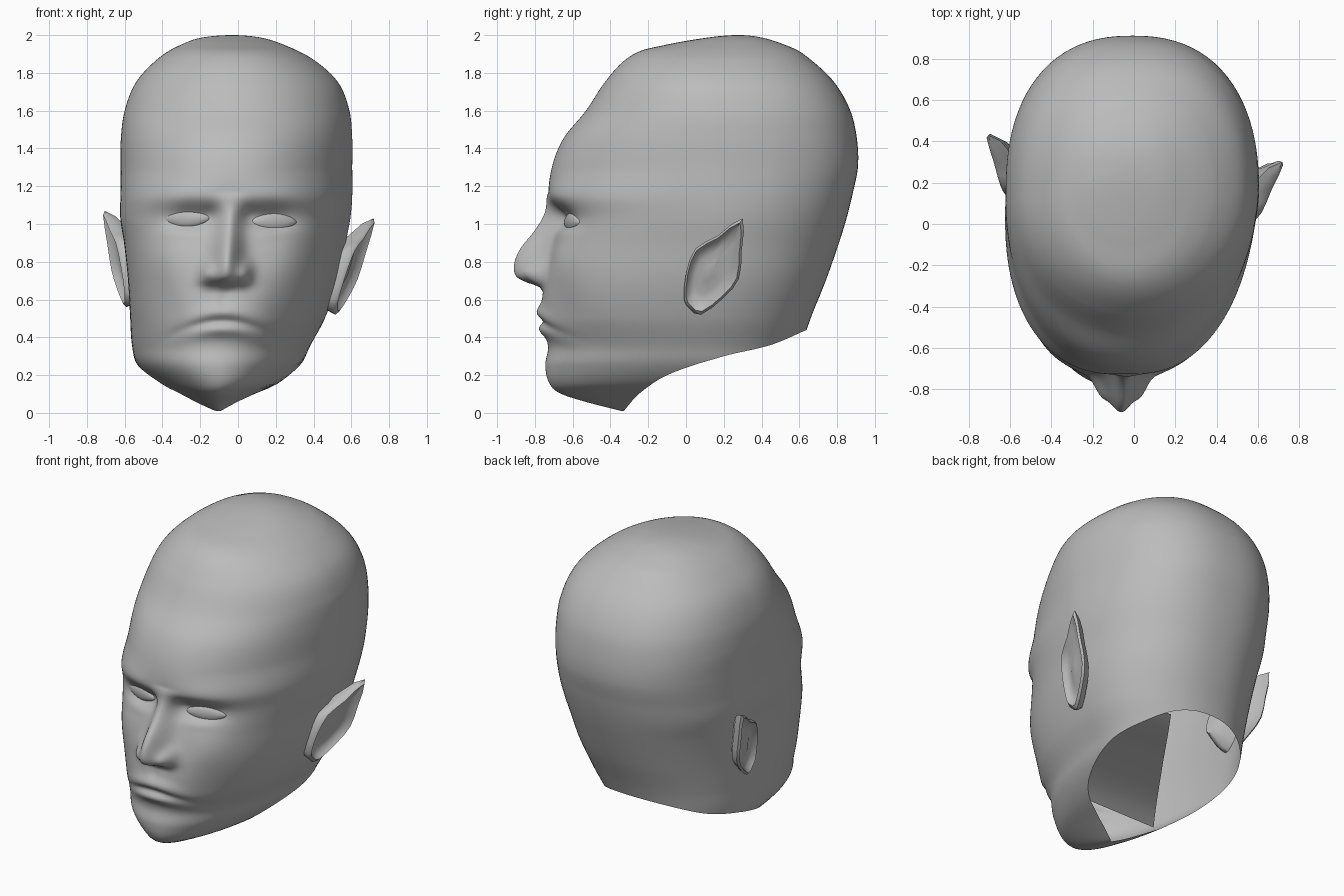
import bpy, bmesh
from math import sin, cos, pi, sqrt, exp, radians
from mathutils import Matrix, Vector

cube = bpy.data.objects.get("Cube")
if cube:
    bpy.data.objects.remove(cube)

skin = bpy.data.materials.new("plain_grey")
skin.use_nodes = True
GREY = (0.5, 0.5, 0.5, 1)
skin.diffuse_color = GREY
skin.node_tree.nodes["Principled BSDF"].inputs["Base Color"].default_value = GREY


def finish(bm, name, angle=60):
    bmesh.ops.recalc_face_normals(bm, faces=bm.faces)
    mesh = bpy.data.meshes.new(name)
    bm.to_mesh(mesh)
    bm.free()
    obj = bpy.data.objects.new(name, mesh)
    bpy.context.collection.objects.link(obj)
    mesh.materials.append(skin)
    bpy.ops.object.select_all(action="DESELECT")
    obj.select_set(True)
    bpy.context.view_layer.objects.active = obj
    bpy.ops.object.shade_smooth_by_angle(angle=radians(angle))
    return obj


def curve(keys, warp=lambda v: v):
    """Smooth function through (position, value) keys, clamped at the ends."""
    pts = sorted((warp(a), b) for a, b in keys)
    last = len(pts) - 1

    def slope(i):
        (a, b), (c, d) = pts[max(i - 1, 0)], pts[min(i + 1, last)]
        return (d - b) / (c - a)

    slopes = [slope(i) for i in range(last + 1)]

    def value(v):
        t = min(max(warp(v), pts[0][0]), pts[last][0])
        i = 0
        while i < last - 1 and t > pts[i + 1][0]:
            i += 1
        (a, b), (c, d) = pts[i], pts[i + 1]
        h, s = c - a, (t - a) / (c - a)
        return (b * (1 + 2 * s) * (1 - s) ** 2 + d * s * s * (3 - 2 * s)
                + h * s * (1 - s) * (slopes[i] * (1 - s) - slopes[i + 1] * s))
    return value


def crown(z):
    return sqrt(max(0, 2 - z))


def bump(a, width):
    return exp(-(a / width) ** 2)


# Head outline: height, front, back, right side, left side
OUTLINE = [
    (0, -.3, .5, -.14, -.06), (.05, -.5, .52, -.24, .02),
    (.1, -.66, .54, -.33, .12), (.15, -.72, .56, -.42, .23),
    (.25, -.745, .58, -.53, .33), (.35, -.73, .61, -.56, .38),
    (.5, -.765, .66, -.57, .46), (.7, -.75, .74, -.58, .53),
    (.9, -.71, .81, -.6, .57), (1.03, -.69, .85, -.62, .595),
    (1.15, -.725, .88, -.62, .605), (1.3, -.71, .91, -.62, .605),
    (1.45, -.65, .905, -.62, .605), (1.6, -.53, .87, -.6, .59),
    (1.75, -.43, .785, -.54, .53), (1.87, -.32, .66, -.43, .4),
    (1.92, -.23, .59, -.36, .31), (1.95, -.1, .52, -.3, .24),
    (1.985, .1, .41, -.2, .13), (2, .28, .28, -.03, -.03)]
front, back, right, left = (curve([(r[0], r[k]) for r in OUTLINE], crown) for k in range(1, 5))
middle = curve([(0, .12), (1, .15), (1.8, .15), (1.95, .2), (2, .28)], crown)
neck_line = curve([(-.33, .01), (-.25, .1), (-.1, .2), (.2, .3), (.45, .36), (.64, .44)])
# Squareness of the cross-section over the height
front_power = curve([(.1, 1.95), (.35, 2.15), (.7, 2.5), (1.1, 2.5), (1.3, 2.15), (1.7, 2.05), (2, 2.1)])
back_power = curve([(.3, 2.15), (.8, 2.2), (1.3, 2.35), (2, 2.3)])
nose_height = curve([(.64, 0), (.67, .03), (.69, .09), (.72, .15), (.78, .175),
                     (.86, .165), (.95, .115), (1.03, .075), (1.1, .03), (1.17, 0)])
nose_width = curve([(.65, .1), (.76, .085), (.95, .065), (1.15, .08)])


def face_centre(z):
    return -.115 + .07 * z


def relief(x, z):
    """How far the facial features stand forward of the plain head."""
    x -= face_centre(z)
    side = abs(x)
    d = nose_height(z) * bump(x, nose_width(z))
    d += .05 * bump(side - .1, .04) * bump(z - .74, .055)         # nostril wings
    d -= .052 * bump(side - .21, .13) * bump(z - 1.02, .08)       # eye sockets
    d -= .02 * bump(side - .1, .05) * bump(z - 1.05, .05)         # inner corners
    d += .01 * bump(side - .23, .17) * bump(z - 1.15, .06)        # brows
    d += .015 * bump(side - .22, .11) * bump(z - .955, .035)      # lower lids
    d += .015 * bump(side - .34, .12) * bump(z - .82, .12)        # cheekbones
    d -= .015 * bump(side - .32, .1) * bump(z - .55, .13)         # hollow cheeks
    lip = z - .485 + x * x
    d += .026 * bump(x, .17) * bump(lip - .05, .042)
    d += .026 * bump(x, .15) * bump(lip + .045, .036)
    d -= .018 * bump(x, .2) * bump(lip, .022)
    d -= .008 * bump(x, .03) * bump(z - .6, .05)
    return d


def head_point(angle, z, features=True):
    s, c = sin(angle), cos(angle)
    n = front_power(z) if c > 0 else back_power(z)
    r = (abs(s) ** n + abs(c) ** n) ** (-1 / n)
    mid = middle(z)
    x = (left(z) + right(z)) / 2 + r * s * (left(z) - right(z)) / 2
    y = mid - r * c * ((mid - front(z)) if c > 0 else (back(z) - mid))
    # The face turns slightly to the right
    x -= (.035 * max(0, c) + .06 * max(0, c) * max(0, s)) * bump(z - 1, .6)
    if features and c > 0:
        y -= relief(x, z) * min(1, 3 * c)
    return Vector((x, y, z))


def rim_height(angle):
    low, high = 0, .6
    for _ in range(20):
        z = (low + high) / 2
        if z < neck_line(head_point(angle, z, False).y):
            low = z
        else:
            high = z
    return low


# Head shell, with columns packed more closely over the face
COLS, ROWS = 144, 260
bm = bmesh.new()
grid = []
for i in range(COLS):
    a = 2 * pi * i / COLS
    angle = a - .55 * sin(a)
    start = crown(rim_height(angle))
    grid.append([bm.verts.new(head_point(angle, 2 - (start * (1 - j / ROWS)) ** 2))
                 for j in range(ROWS)])
apex = bm.verts.new(head_point(0, 2, False))
for i in range(COLS):
    p, q = grid[i], grid[(i + 1) % COLS]
    for j in range(ROWS - 1):
        bm.faces.new((p[j], q[j], q[j + 1], p[j + 1]))
    bm.faces.new((p[-1], q[-1], apex))
surface = [v.co.copy() for v in bm.verts if v.co.y < 0]
rim = [column[0].co.copy() for column in grid]
finish(bm, "head", 80)

# Neck plate closes only the left part of the opening, up to a slanting edge
bm = bmesh.new()
jaw, nape = Vector((-.33, -.21)), Vector((.17, .55))
pairs = []
for p in rim[:COLS // 2]:
    edge = jaw.lerp(nape, (p.y - jaw.y) / (nape.y - jaw.y)).x
    if p.y > jaw.y and p.x > edge:
        pairs.append((bm.verts.new(p), bm.verts.new((edge, p.y, p.z))))
for (a, b), (c, d) in zip(pairs, pairs[1:]):
    bm.faces.new((a, b, d, c))
finish(bm, "neck_plate")

# Eyes: almond lenses set in the sockets
for name, side, z in (("right_eye", -1, 1.03), ("left_eye", 1, 1.01)):
    x = face_centre(z) + .23 * side
    spot = min(surface, key=lambda p: abs(p.x - x) + abs(p.z - z))
    bm = bmesh.new()
    bmesh.ops.create_uvsphere(bm, u_segments=32, v_segments=16, radius=1)
    for v in bm.verts:
        v.co.z *= 1 - .35 * v.co.x ** 2
    place = Matrix.Translation((x, spot.y + .008, z)) @ Matrix.Rotation(radians(17 * side), 4, "Z")
    bm.transform(place @ Matrix.Diagonal((.13, .034, .055, 1)))
    finish(bm, name)

# Ears: pointed shells lofted from rings of one outline
EAR = [(-.01, .6), (0, .74), (.05, .87), (.17, .94), (.3, 1.03), (.295, .86),
       (.28, .71), (.2, .61), (.08, .52), (.02, .55)]
CENTRE = Vector((.13, .74))
# Ring scale, outward offset, forward shift
RINGS = [(.5, -.15, .06), (.65, -.1, .05), (.9, -.05, .01), (1, 0, 0),
         (.92, .015, 0), (.8, -.012, 0), (.5, -.03, .01), (.2, -.015, .01)]


def ear(name, side, base, flare, lean, shift_y, shift_z):
    bm = bmesh.new()
    outline = []
    for k in range(len(EAR)):
        a, b, c, d = (Vector(EAR[(k + o) % len(EAR)]) for o in (-1, 0, 1, 2))
        outline += [b, (9 * (b + c) - a - d) / 16]
    rings = []
    for scale, out, ahead in RINGS:
        ring = []
        for p in outline:
            y, z = CENTRE + (p - CENTRE) * scale
            x = base + flare * (y - .05) + lean * (z - .6) + out
            ring.append(bm.verts.new((side * x, y - ahead + shift_y, z + shift_z)))
        rings.append(ring)
    count = len(outline)
    for p, q in zip(rings, rings[1:]):
        for k in range(count):
            m = (k + 1) % count
            bm.faces.new((p[k], p[m], q[m], q[k]))
    bm.faces.new(rings[0])
    bm.faces.new(rings[-1])
    finish(bm, name)


ear("left_ear", 1, .53, .27, .28, 0, 0)
ear("right_ear", -1, .595, .2, .14, .13, .04)
